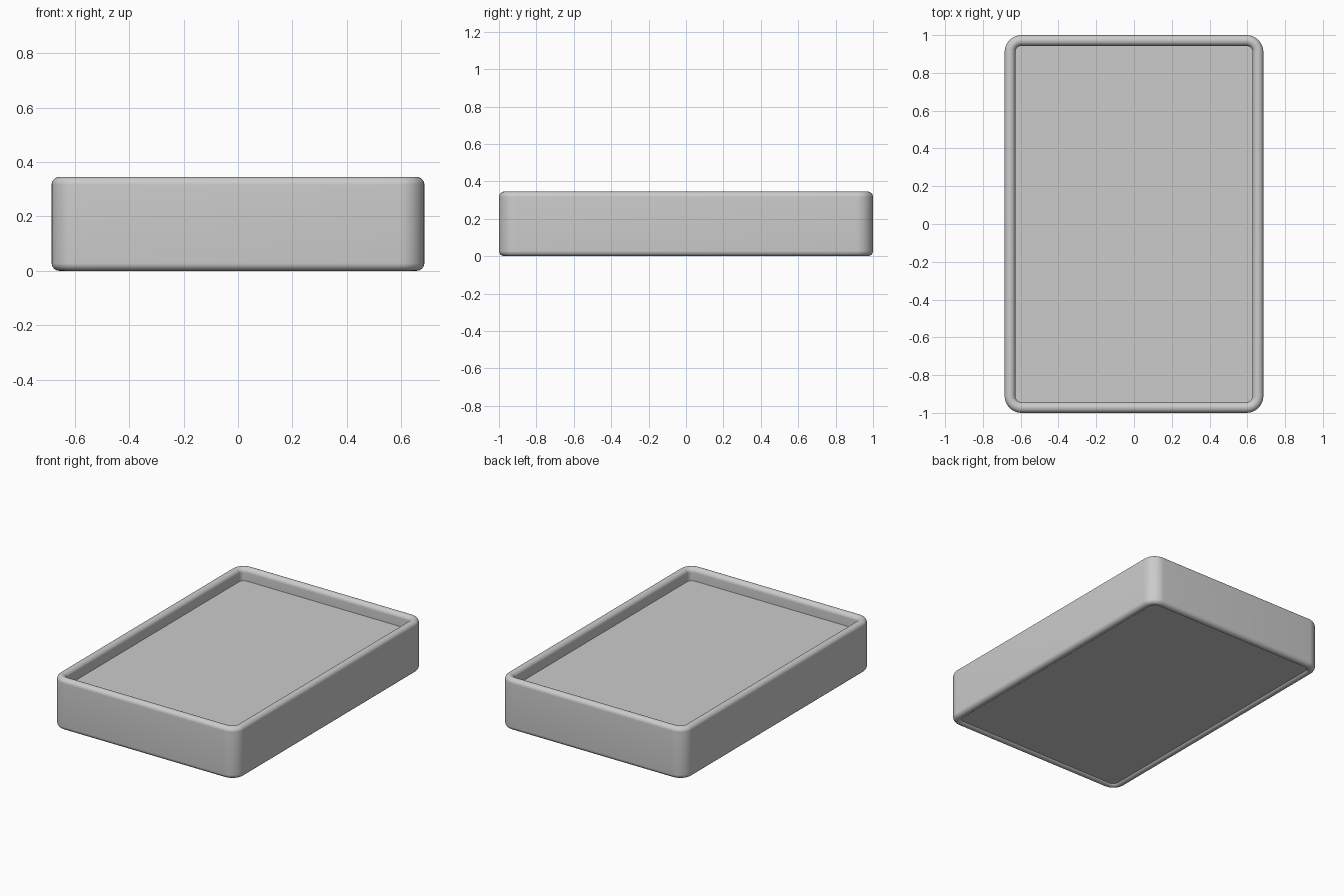
import bpy, bmesh
from math import sin, cos, pi, radians, asin

if "Cube" in bpy.data.objects:
    bpy.data.objects.remove(bpy.data.objects["Cube"])

HX, HY, H = 0.685, 1.0, 0.345   # half width, half length, height
CORNER = 0.09                   # outer corner radius in plan
R = 0.0285                      # half-round lip radius
TOP_FLOOR, BOTTOM_FLOOR = 0.262, 0.012


def rounded_rect(inset, z, steps=10):
    """Plan outline moved inwards, with matching corner radius."""
    r = CORNER - inset
    pts = []
    for q, (sx, sy) in enumerate([(1, 1), (-1, 1), (-1, -1), (1, -1)]):
        for i in range(steps + 1):
            a = (q + i / steps) * pi / 2
            pts.append((sx * (HX - CORNER) + r * cos(a),
                        sy * (HY - CORNER) + r * sin(a), z))
    return pts


def arc(zc, a0, a1, n):
    """Lip cross-section as (inset, z); angle 180 is the outer wall."""
    return [(R + R * cos(a0 + (a1 - a0) * i / n), zc + R * sin(a0 + (a1 - a0) * i / n))
            for i in range(n + 1)]


# Cross-section: bottom recess, bottom lip, outer wall, top lip, inner wall
start = -asin((R - BOTTOM_FLOOR) / R)
profile = arc(R, start, -pi, 14) + arc(H - R, pi, 0, 16) + [(2 * R, TOP_FLOOR)]

bm = bmesh.new()
rings = [[bm.verts.new(p) for p in rounded_rect(d, z)] for d, z in profile]
for a, b in zip(rings, rings[1:]):
    n = len(a)
    for i in range(n):
        j = (i + 1) % n
        bm.faces.new((a[i], a[j], b[j], b[i]))

# Underside and tray floor
bm.faces.new(rings[0][::-1])
bm.faces.new(rings[-1])
bmesh.ops.recalc_face_normals(bm, faces=bm.faces[:])

mesh = bpy.data.meshes.new("tray")
bm.to_mesh(mesh)
bm.free()
tray = bpy.data.objects.new("tray", mesh)
bpy.context.collection.objects.link(tray)
bpy.context.view_layer.objects.active = tray
tray.select_set(True)
bpy.ops.object.shade_smooth_by_angle(angle=radians(35))
